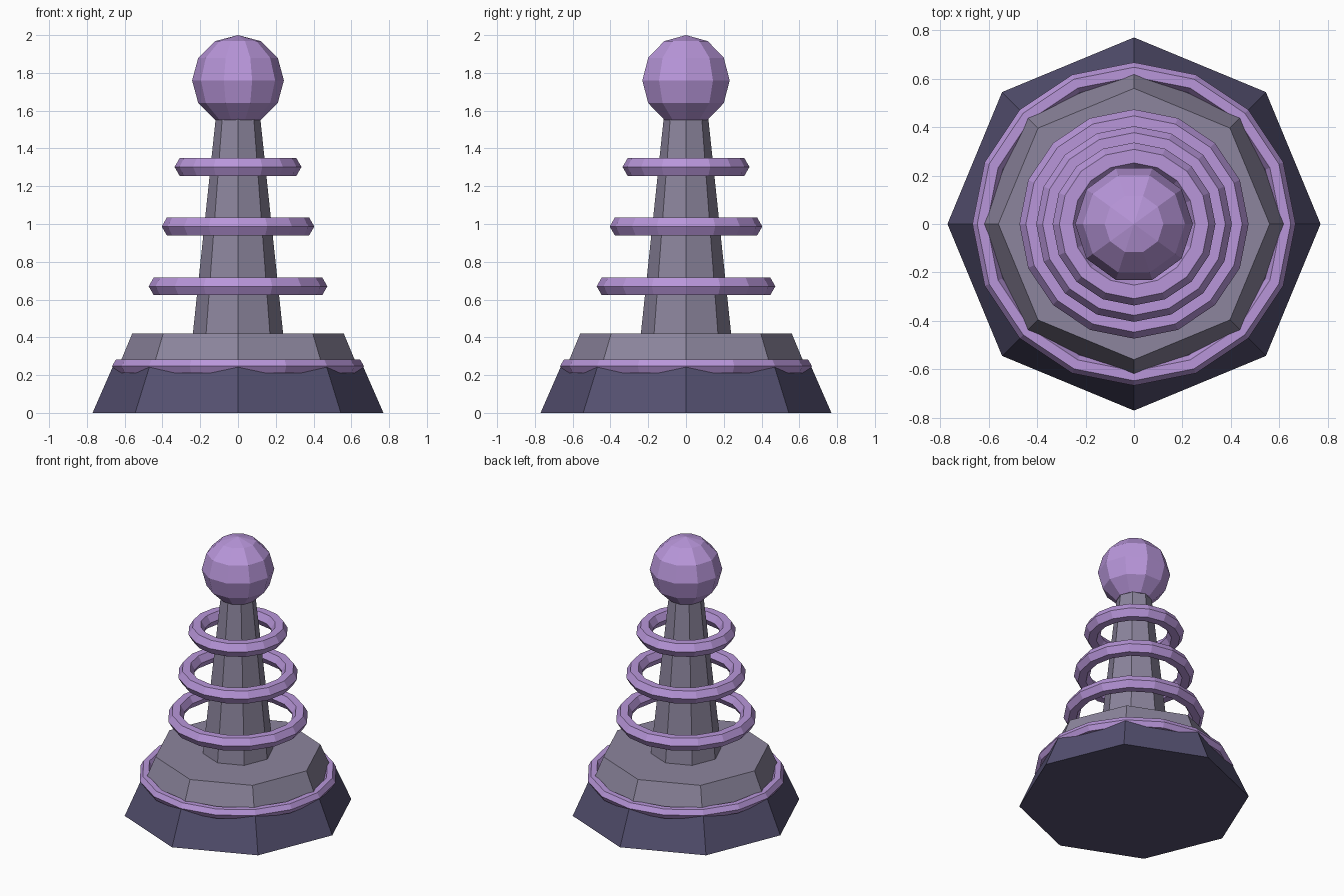
import bpy
import bmesh
from math import sin, cos, pi

cube = bpy.data.objects.get("Cube")
if cube:
    bpy.data.objects.remove(cube, do_unlink=True)


def material(name, rgb):
    m = bpy.data.materials.new(name)
    m.use_nodes = True
    m.diffuse_color = (*rgb, 1)
    bsdf = next(n for n in m.node_tree.nodes if n.type == 'BSDF_PRINCIPLED')
    bsdf.inputs["Base Color"].default_value = (*rgb, 1)
    return m


purple = material("purple", (0.48, 0.305, 0.70))
stone = material("grey_stone", (0.262, 0.235, 0.337))
dark = material("dark_stone", (0.089, 0.08, 0.162))


def lathe(name, profile, sides, mat, closed=False):
    """Revolve (radius, height) points around z; radius 0 makes a pole."""
    bm = bmesh.new()
    rows = []
    for r, z in profile:
        if r < 1e-5:
            rows.append([bm.verts.new((0, 0, z))] * sides)
        else:
            rows.append([bm.verts.new((r * cos(2 * pi * i / sides),
                                       r * sin(2 * pi * i / sides), z))
                         for i in range(sides)])
    pairs = list(zip(rows, rows[1:]))
    if closed:
        pairs.append((rows[-1], rows[0]))
    else:
        # flat caps where the profile does not end in a pole
        for row in (rows[0], rows[-1]):
            if row[0] is not row[1]:
                bm.faces.new(row)
    for a, b in pairs:
        for i in range(sides):
            j = (i + 1) % sides
            bm.faces.new(list(dict.fromkeys((a[i], a[j], b[j], b[i]))))
    bmesh.ops.recalc_face_normals(bm, faces=bm.faces)
    mesh = bpy.data.meshes.new(name)
    bm.to_mesh(mesh)
    bm.free()
    mesh.materials.append(mat)
    ob = bpy.data.objects.new(name, mesh)
    bpy.context.collection.objects.link(ob)
    return ob


# Stepped octagonal base and tapering column
lathe("lower_base", [(0.77, 0), (0.662, 0.247)], 8, dark)
lathe("upper_base", [(0.635, 0.24), (0.56, 0.42)], 8, stone)
lathe("column", [(0.24, 0.41), (0.118, 1.56)], 8, stone)

# Faceted orb on top
orb = [(0.243 * sin(pi * k / 6), 1.76 - 0.24 * cos(pi * k / 6)) for k in range(7)]
lathe("orb", orb, 10, purple)

# Base trim and floating rings, each with a hexagonal section
rings = {
    "base_trim": (0.627, 0.04, 0.247),
    "lower_ring": (0.42, 0.053, 0.67),
    "middle_ring": (0.35, 0.054, 0.987),
    "upper_ring": (0.28, 0.056, 1.302),
}
for name, (radius, thick, z) in rings.items():
    section = [(radius + thick * cos(pi * k / 3), z + thick * sin(pi * k / 3))
               for k in range(6)]
    lathe(name, section, 16, purple, closed=True)
